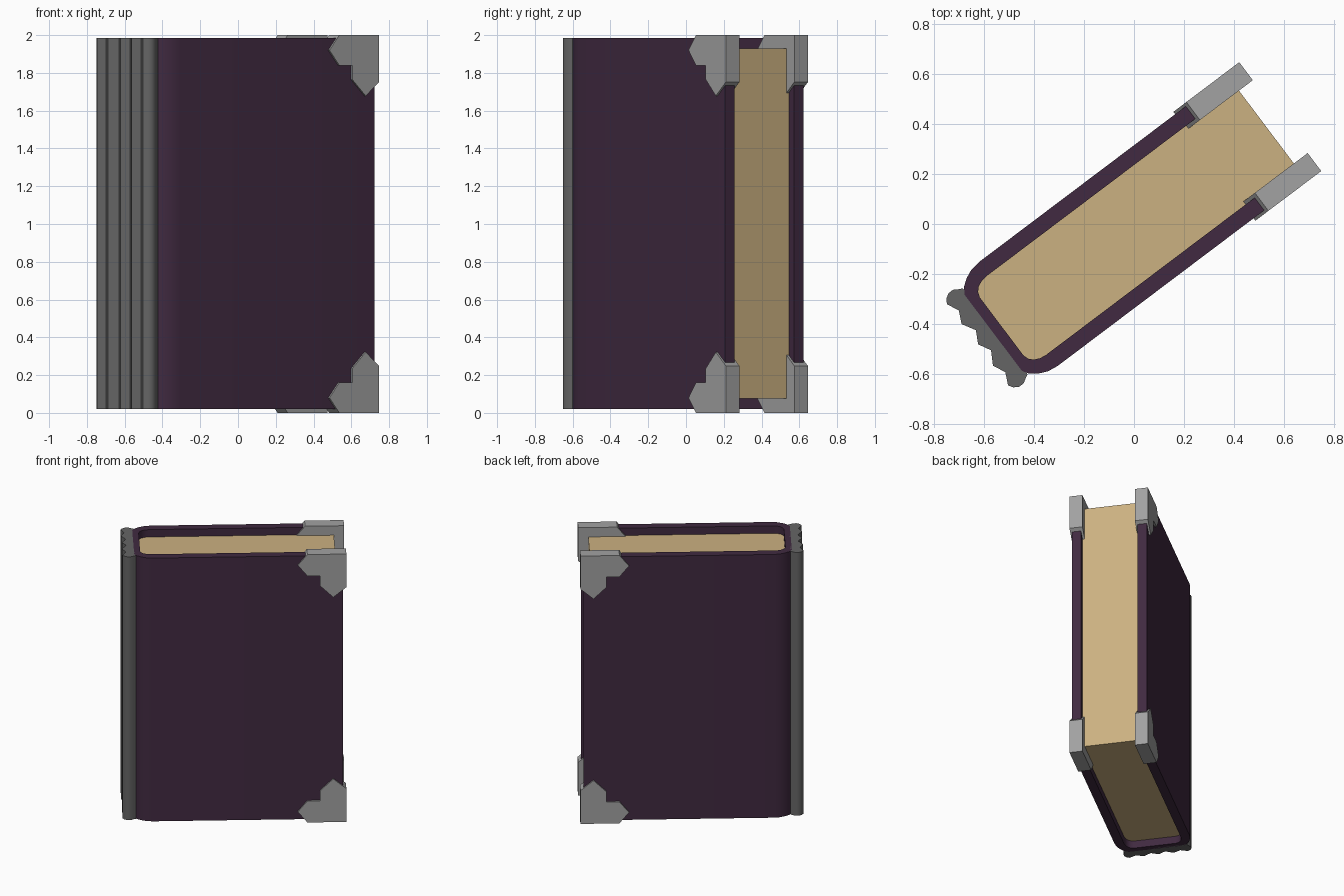
import bpy, bmesh, math
from mathutils import Matrix

if "Cube" in bpy.data.objects:
    bpy.data.objects.remove(bpy.data.objects["Cube"])

# The book is built along its own axes (u = spine to fore-edge, v = thickness), then turned
PLACE = Matrix.Rotation(math.radians(37), 4, 'Z') @ Matrix.Translation((0, -0.009, 0))


def material(name, rgb):
    m = bpy.data.materials.new(name)
    m.diffuse_color = (*rgb, 1)
    m.use_nodes = True
    m.node_tree.nodes["Principled BSDF"].inputs["Base Color"].default_value = m.diffuse_color
    return m


def prism(name, pts, offset, mat=None, smooth=False):
    """Extrude a closed 3D outline by an offset vector."""
    bm = bmesh.new()
    face = bm.faces.new([bm.verts.new(p) for p in pts])
    ext = bmesh.ops.extrude_face_region(bm, geom=[face], use_keep_orig=True)
    verts = [g for g in ext['geom'] if isinstance(g, bmesh.types.BMVert)]
    bmesh.ops.translate(bm, vec=offset, verts=verts)
    bmesh.ops.recalc_face_normals(bm, faces=bm.faces)
    bm.transform(PLACE)
    me = bpy.data.meshes.new(name)
    bm.to_mesh(me)
    bm.free()
    if smooth:
        me.shade_smooth()
        me.set_sharp_from_angle(angle=math.radians(35))
    if mat:
        me.materials.append(mat)
    ob = bpy.data.objects.new(name, me)
    bpy.context.collection.objects.link(ob)
    return ob


def mirrored(half):
    """Half profile at v > 0, continued by its reflection."""
    return half + [(u, -v) for u, v in reversed(half)]


def upright(name, profile, z0, z1, mat, smooth=True):
    return prism(name, [(u, v, z0) for u, v in profile], (0, 0, z1 - z0), mat, smooth)


purple = material("cover_purple", (0.052, 0.023, 0.052))
paper = material("page_paper", (0.60, 0.44, 0.22))
dark = material("spine_grey", (0.13, 0.13, 0.13))
metal = material("fitting_grey", (0.36, 0.36, 0.36))

# Wrapped cover: U-shaped section
outer = [(0.702, 0.260), (-0.585, 0.260), (-0.628, 0.254), (-0.664, 0.238),
         (-0.693, 0.217), (-0.710, 0.190)]
inner = [(0.702, 0.197), (-0.595, 0.197), (-0.622, 0.193), (-0.645, 0.183),
         (-0.660, 0.167), (-0.668, 0.145)]
upright("cover", mirrored(outer) + mirrored(inner)[::-1], 0.02, 1.985, purple)

# Page block fills the inside of the cover
upright("pages", mirrored([(0.655, 0.197)] + inner[1:]), 0.075, 1.93, paper)

# Ridged spine strip: five ridges with rounded ends
half = [(-0.700, 0.215), (-0.715, 0.222), (-0.735, 0.234), (-0.757, 0.234),
        (-0.777, 0.222), (-0.789, 0.203), (-0.766, 0.154), (-0.790, 0.104),
        (-0.759, 0.050)]
ridges = half + [(-0.786, 0.0)] + [(u, -v) for u, v in reversed(half)]
upright("spine", ridges, 0.02, 1.985, dark)

# Metal corner fittings: pointed L outline on each cover corner
corner = [(0.724, 0), (0.460, 0), (0.395, 0.080), (0.460, 0.160), (0.546, 0.160),
          (0.546, 0.235), (0.635, 0.322), (0.724, 0.248)]
for side, v0 in (("front", -0.272), ("back", 0.182)):
    for level in ("lower", "upper"):
        pts = [(u, v0, z if level == "lower" else 2 - z) for u, z in corner]
        prism(f"{side}_{level}_corner_fitting", pts, (0, 0.09, 0), metal)
